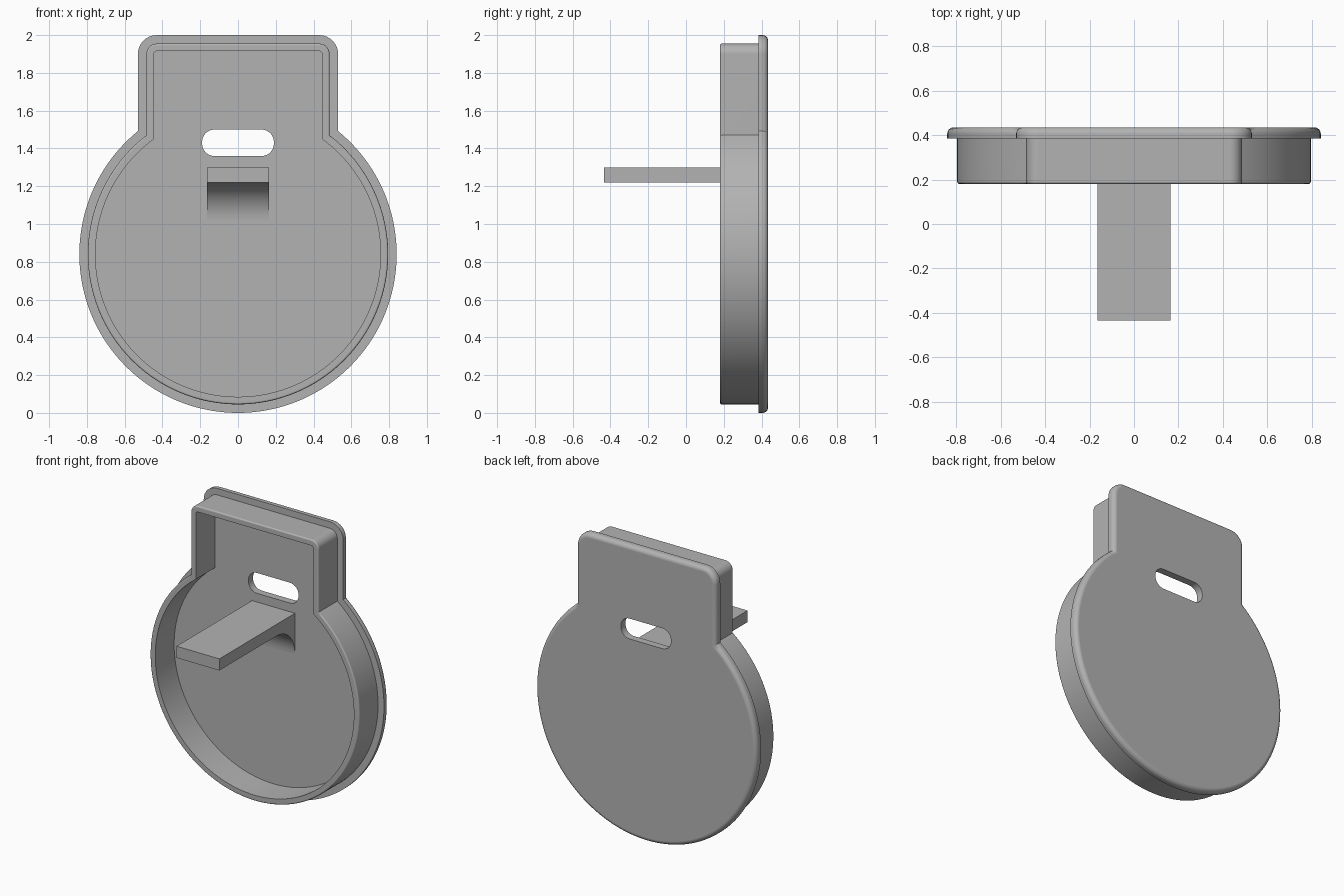
import bpy
import bmesh
from math import pi, cos, sin, asin, sqrt

if "Cube" in bpy.data.objects:
    bpy.data.objects.remove(bpy.data.objects["Cube"])

grey = bpy.data.materials.new("plain grey")
grey.use_nodes = True
GREY = (0.45, 0.45, 0.45, 1)
grey.diffuse_color = GREY
grey.node_tree.nodes["Principled BSDF"].inputs["Base Color"].default_value = GREY

RADIUS, HALF, TOP, CORNER = 0.84, 0.53, 2.0, 0.1
BACK, PLATE, RIM = 0.435, 0.385, 0.18


def arc(cx, cz, r, a, b, n):
    steps = [a + (b - a) * i / n for i in range(n + 1)]
    return [(cx + r * cos(t), cz + r * sin(t)) for t in steps]


def outline(inset):
    """Disc joined to a round-cornered tab, shrunk evenly by inset."""
    r, h, c = RADIUS - inset, HALF - inset, CORNER - inset
    join = asin(h / r)
    pts = arc(0, RADIUS, r, pi / 2 + join, 2.5 * pi - join, 112)
    zc = TOP - inset - c
    pts += arc(h - c, zc, c, 0, pi / 2, 8)
    pts += arc(c - h, zc, c, pi / 2, pi, 8)
    return pts


def loft(name, rings):
    """Skin closed rings of 3D points and cap both ends."""
    bm = bmesh.new()
    loops = [[bm.verts.new(p) for p in ring] for ring in rings]
    n = len(loops[0])
    for a, b in zip(loops, loops[1:]):
        for i in range(n):
            j = (i + 1) % n
            bm.faces.new((a[i], a[j], b[j], b[i]))
    bm.faces.new(loops[0])
    bm.faces.new(loops[-1][::-1])
    bmesh.ops.recalc_face_normals(bm, faces=bm.faces)
    mesh = bpy.data.meshes.new(name)
    bm.to_mesh(mesh)
    bm.free()
    mesh.materials.append(grey)
    obj = bpy.data.objects.new(name, mesh)
    bpy.context.collection.objects.link(obj)
    return obj


def select(obj):
    bpy.ops.object.select_all(action="DESELECT")
    obj.select_set(True)
    bpy.context.view_layer.objects.active = obj


# Cover: back plate with rounded rear edge, then the hollow wall (inset, y)
ROUND, EASE = 0.03, 0.01
section = arc(ROUND, BACK - ROUND, ROUND, pi / 2, pi, 6)
section += [(0, PLATE), (0.045, PLATE)]
section += arc(0.045 + EASE, RIM + EASE, EASE, pi, 1.5 * pi, 4)
section += [(0.085, RIM), (0.085, PLATE)]
cover = loft("cover", [[(x, y, z) for x, z in outline(d)] for d, y in section])

# Rounded slot through the plate
slot = []
for cx, cz, start in ((0.125, 1.435, 0), (-0.125, 1.435, 1), (-0.125, 1.425, 2), (0.125, 1.425, 3)):
    slot += arc(cx, cz, 0.065, start * pi / 2, (start + 1) * pi / 2, 8)
cutter = loft("slot_cutter", [[(x, y, z) for x, z in slot] for y in (0.3, 0.5)])
cutter.hide_render = True
cut = cover.modifiers.new("slot", "BOOLEAN")
cut.operation = "DIFFERENCE"
cut.solver = "EXACT"
cut.object = cutter
select(cover)
bpy.ops.object.modifier_apply(modifier=cut.name)
bpy.data.objects.remove(cutter)

# Flat lever with a curved brace underneath, rooted in the plate
side = [(0.4, 1.02), (0.4, 1.3), (-BACK, 1.3), (-BACK, 1.22)]
side += arc(PLATE - 0.2, 1.02, 0.2, pi / 2, 0, 16)
lever = loft("lever", [[(x, y, z) for y, z in side] for x in (-0.163, 0.163)])

for obj in (cover, lever):
    select(obj)
    bpy.ops.object.shade_smooth_by_angle(angle=pi / 6)
    weighted = obj.modifiers.new("even shading", "WEIGHTED_NORMAL")
    weighted.keep_sharp = True
